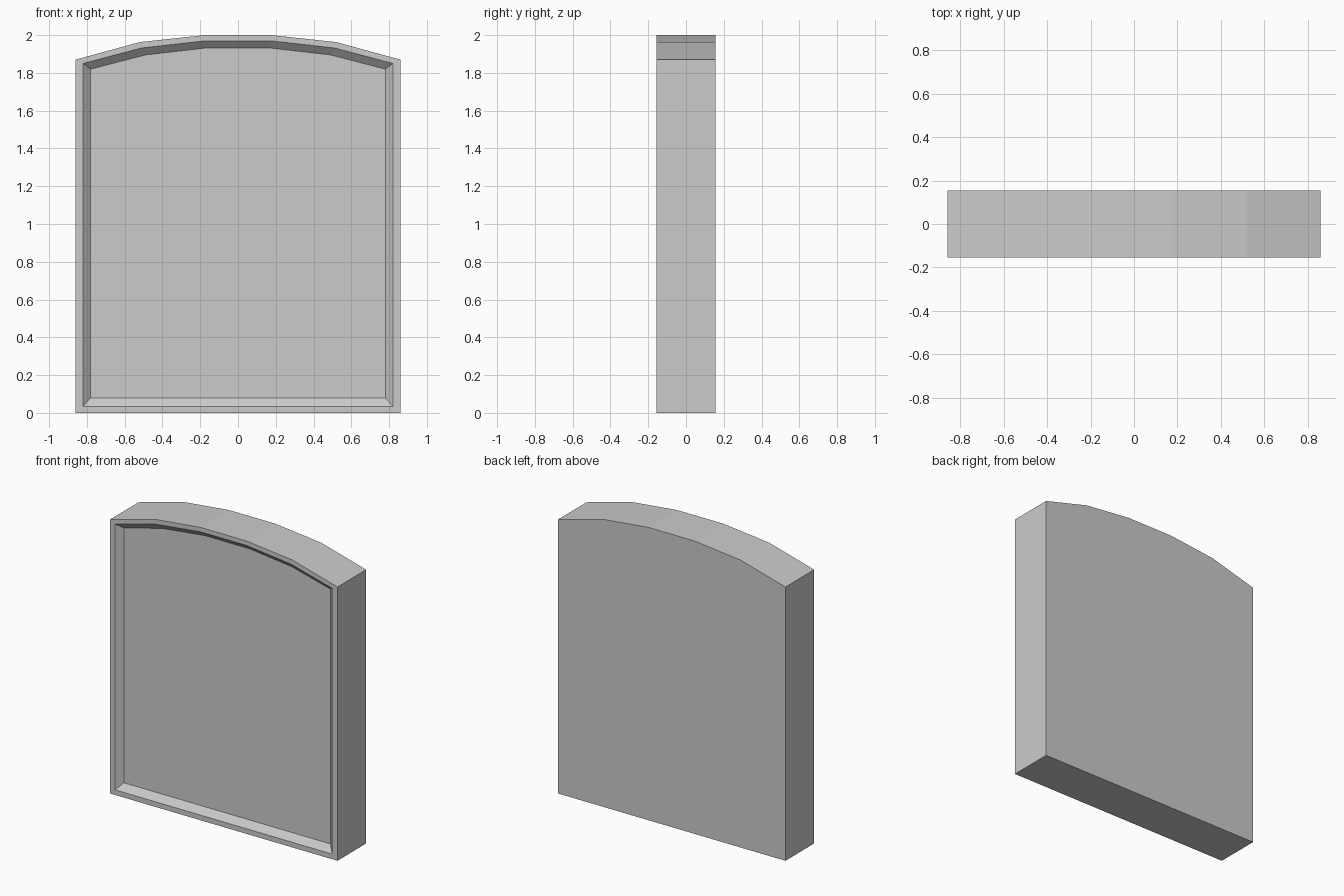
import bpy
import bmesh

cube = bpy.data.objects.get("Cube")
if cube:
    bpy.data.objects.remove(cube, do_unlink=True)

# Single plain grey
grey = bpy.data.materials.new("plain_grey")
grey.use_nodes = True
colour = (0.6, 0.6, 0.6, 1)
grey.diffuse_color = colour
grey.node_tree.nodes["Principled BSDF"].inputs["Base Color"].default_value = colour

FRONT, BACK, RECESS = -0.155, 0.155, 0.037


def arched_ring(bm, y, base, right_half):
    """Closed arched outline at depth y; right_half runs from the corner to the crown."""
    corner_x = right_half[0][0]
    half = [(corner_x, base)] + right_half
    outline = half + [(-x, z) for x, z in reversed(half)]
    return [bm.verts.new((x, y, z)) for x, z in outline]


def bridge(bm, a, b):
    for i in range(len(a)):
        j = (i + 1) % len(a)
        bm.faces.new((a[i], a[j], b[j], b[i]))


bm = bmesh.new()
outer = [(0.86, 1.87), (0.52, 1.963), (0.175, 2.0)]
rim = [(0.82, 1.85), (0.51, 1.932), (0.172, 1.97)]
panel = [(0.78, 1.82), (0.49, 1.895), (0.168, 1.932)]

# Slab sides, narrow front rim, sloped recess walls
rings = [
    arched_ring(bm, BACK, 0, outer),
    arched_ring(bm, FRONT, 0, outer),
    arched_ring(bm, FRONT, 0.035, rim),
    arched_ring(bm, FRONT + RECESS, 0.08, panel),
]
for a, b in zip(rings, rings[1:]):
    bridge(bm, a, b)

# Flat back and sunken front panel
bm.faces.new(rings[0])
bm.faces.new(rings[-1])
bmesh.ops.recalc_face_normals(bm, faces=bm.faces)

mesh = bpy.data.meshes.new("arched_panel")
bm.to_mesh(mesh)
bm.free()
mesh.materials.append(grey)
slab = bpy.data.objects.new("arched_panel", mesh)
bpy.context.collection.objects.link(slab)
